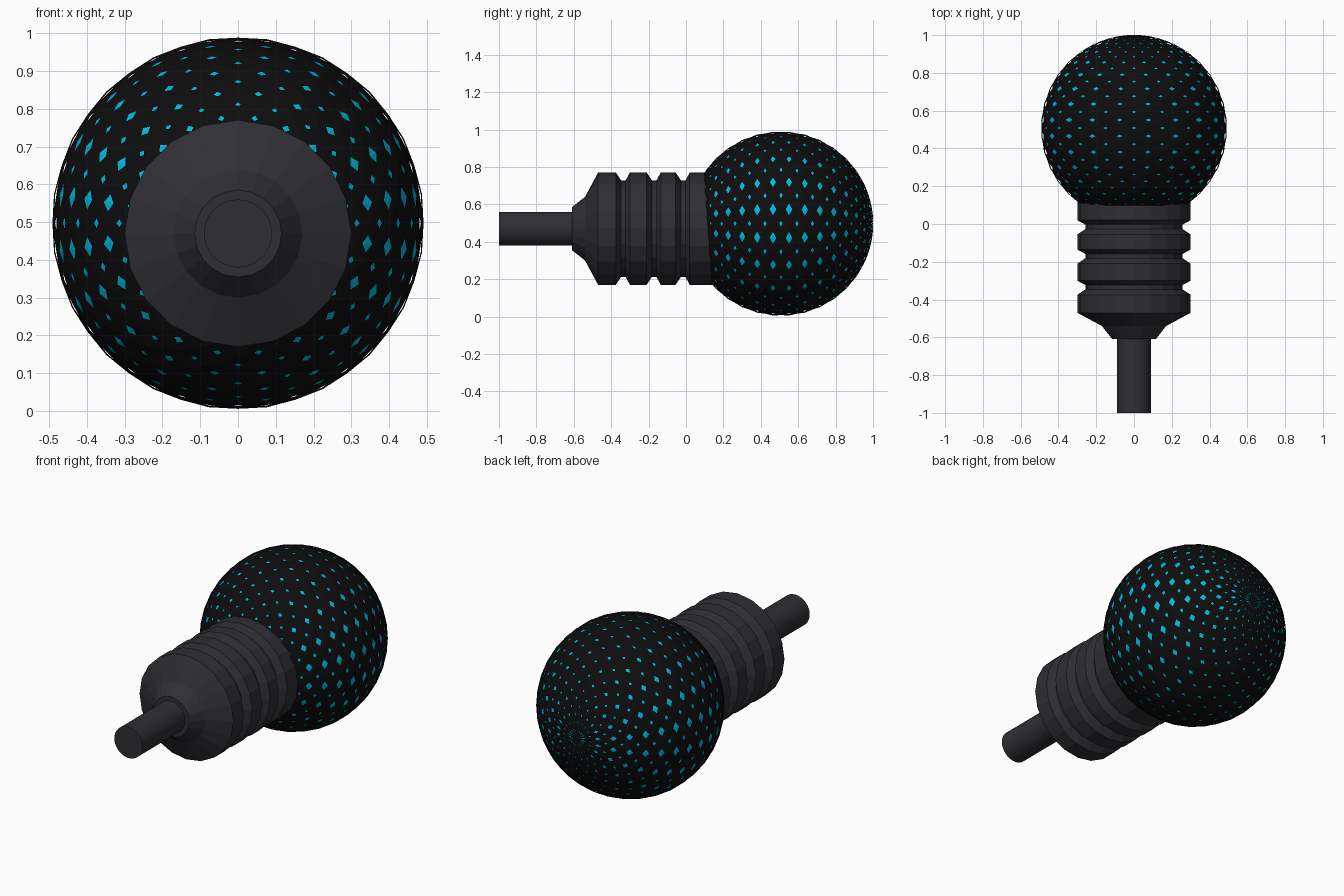
import bpy, bmesh
from math import sin, cos, pi
from mathutils import Vector, Matrix

if "Cube" in bpy.data.objects:
    bpy.data.objects.remove(bpy.data.objects["Cube"])


def material(name, rgb):
    m = bpy.data.materials.new(name)
    m.diffuse_color = (*rgb, 1)
    m.use_nodes = True
    m.node_tree.nodes["Principled BSDF"].inputs["Base Color"].default_value = m.diffuse_color
    return m


def make_object(name, bm, mat):
    bmesh.ops.recalc_face_normals(bm, faces=bm.faces[:])
    me = bpy.data.meshes.new(name)
    bm.to_mesh(me)
    bm.free()
    me.materials.append(mat)
    ob = bpy.data.objects.new(name, me)
    bpy.context.collection.objects.link(ob)
    return ob


def lathe_y(name, profile, sides, zc, mat):
    """Capped solid of revolution about the y axis from (y, radius) pairs."""
    bm = bmesh.new()
    rings = [[bm.verts.new((r * sin(2 * pi * k / sides), y, zc + r * cos(2 * pi * k / sides)))
              for k in range(sides)] for y, r in profile]
    for a, b in zip(rings, rings[1:]):
        for k in range(sides):
            n = (k + 1) % sides
            bm.faces.new((a[k], a[n], b[n], b[k]))
    bm.faces.new(rings[0])
    bm.faces.new(rings[-1])
    return make_object(name, bm, mat)


dark = material("dark_grey", (0.028, 0.028, 0.034))
black = material("black", (0.004, 0.004, 0.004))
cyan = material("cyan", (0.0, 0.5, 0.75))

# Ribbed body: tapered shoulder, then ridges separated by grooves
profile = [(-0.61, 0.09), (-0.61, 0.115), (-0.54, 0.17), (-0.47, 0.3)]
for g in (-0.335, -0.17, -0.015):
    profile += [(g - 0.04, 0.3), (g - 0.012, 0.258), (g + 0.012, 0.258), (g + 0.035, 0.3)]
profile += [(0.16, 0.3)]
lathe_y("ribbed_body", profile, 20, 0.47, dark)

# Stem
stem = lathe_y("stem", [(-1.0, 0.09), (-0.58, 0.09)], 32, 0.47, dark)

# Glowing core ball with its poles on the y axis
centre, R = Vector((0, 0.508, 0.497)), 0.493
bm = bmesh.new()
bmesh.ops.create_uvsphere(bm, u_segments=40, v_segments=36, radius=0.481,
                          matrix=Matrix.Translation(centre) @ Matrix.Rotation(pi / 2, 4, 'X'))
make_object("inner_ball", bm, cyan)

# Black lattice of diamond cells, each with a diamond hole
NU, NV = 40, 36


def node(i, j):
    a, t = 2 * pi * i / NU, pi * j / NV
    return centre + R * Vector((sin(t) * cos(a), cos(t), sin(t) * sin(a)))


bm = bmesh.new()
for j in range(1, NV):
    for i in range(NU):
        if (i + j) % 2:
            continue
        outer = [node(i, j - 1), node(i + 1, j), node(i, j + 1), node(i - 1, j)]
        mid = sum(outer, Vector()) / 4
        side = cos(2 * pi * i / NU) ** 2
        # holes are widest on the left and right flanks
        s = 0.2 + 0.23 * side if i % 2 else 0.16 + 0.06 * side
        vo = [bm.verts.new(p) for p in outer]
        vi = [bm.verts.new(mid + (p - mid) * s) for p in outer]
        for k in range(4):
            n = (k + 1) % 4
            bm.faces.new((vo[k], vo[n], vi[n], vi[k]))
bmesh.ops.remove_doubles(bm, verts=bm.verts[:], dist=0.0002)
make_object("ball_lattice", bm, black)
